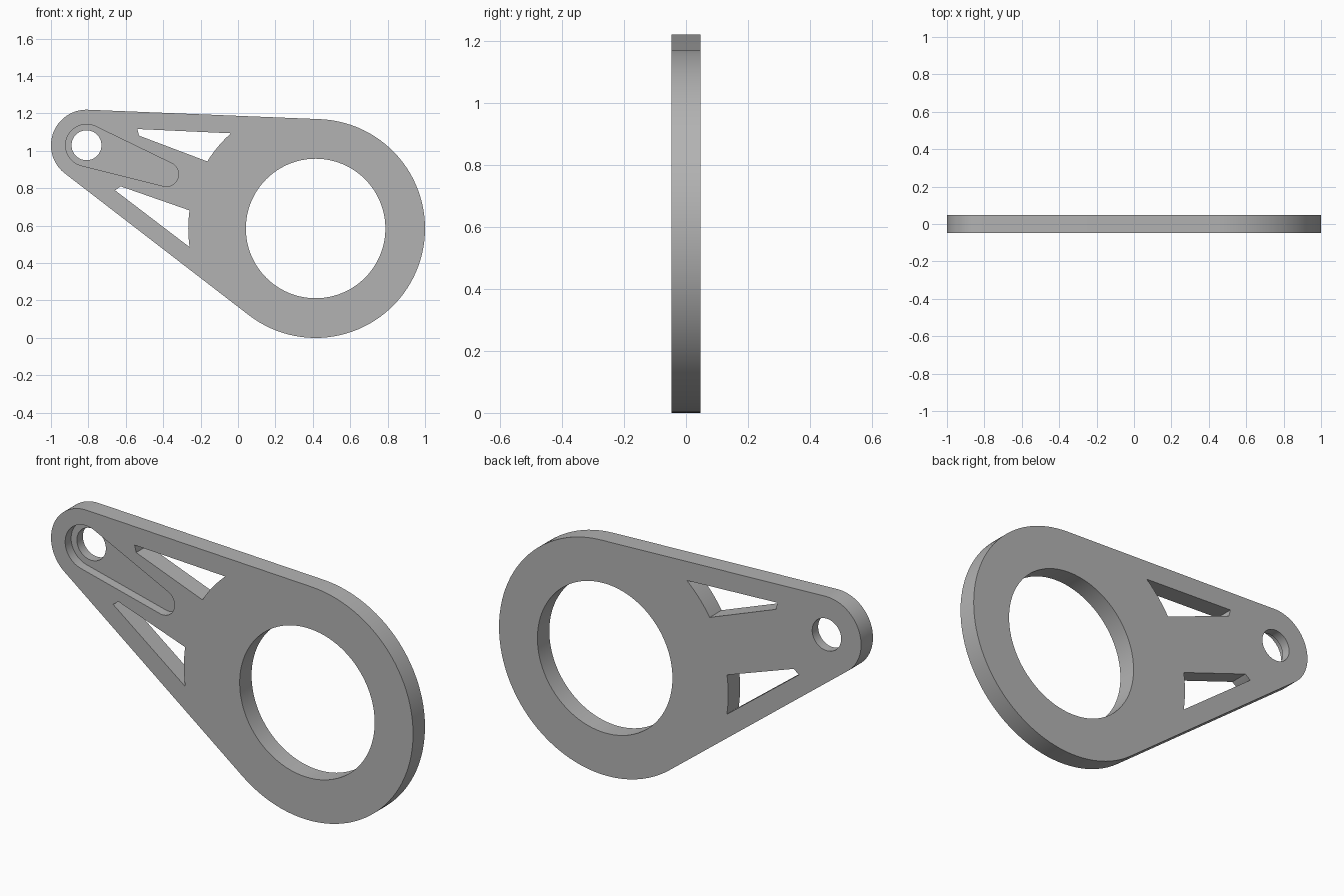
import bpy
import bmesh
from math import sin, cos, asin, radians, pi
from mathutils import Vector

cube = bpy.data.objects.get("Cube")
if cube:
    bpy.data.objects.remove(cube, do_unlink=True)

# Main dimensions, as (x, z) centres and radii
SMALL = Vector((-0.81, 1.03))
BIG = Vector((0.415, 0.585))
SLOT_END = Vector((-0.383, 0.875))
HALF = 0.047
AXIS = (BIG - SMALL).normalized()
TILT = asin(AXIS.y)

grey = bpy.data.materials.new("plain grey")
grey.use_nodes = True
colour = (0.45, 0.45, 0.45, 1)
grey.diffuse_color = colour
grey.node_tree.nodes["Principled BSDF"].inputs["Base Color"].default_value = colour


def arc(centre, radius, start, end, steps):
    """Points on an arc, endpoints included, angles in radians."""
    angles = [start + (end - start) * i / steps for i in range(steps + 1)]
    return [centre + radius * Vector((cos(a), sin(a))) for a in angles]


def circle(centre, radius, steps=96):
    return arc(centre, radius, 0, 2 * pi, steps)[:-1]


def teardrop(c1, r1, c2, r2, steps=64):
    """Outline of two circles joined by their tangent lines."""
    d = c2 - c1
    tilt = asin(d.y / d.length)
    spread = pi / 2 + asin((r2 - r1) / d.length)
    return (arc(c2, r2, tilt - spread, tilt + spread, steps)
            + arc(c1, r1, tilt + spread, tilt + 2 * pi - spread, steps))


def window(side):
    """Opening between an arc about each centre, mirrored across the axis."""
    big = [TILT + pi - side * radians(a) for a in (28.4, 11.8)]
    small = [TILT + side * radians(a) for a in (30.4, 37.7)]
    return arc(BIG, 0.681, *big, 12) + arc(SMALL, 0.285, *small, 4)


def prism(name, outline, front, back):
    """Extrude an (x, z) outline from y = front to y = back."""
    bm = bmesh.new()
    face = bm.faces.new([bm.verts.new((p.x, front, p.y)) for p in outline])
    grown = bmesh.ops.extrude_face_region(bm, geom=[face])["geom"]
    moved = [g for g in grown if isinstance(g, bmesh.types.BMVert)]
    bmesh.ops.translate(bm, verts=moved, vec=(0, back - front, 0))
    bmesh.ops.recalc_face_normals(bm, faces=bm.faces)
    mesh = bpy.data.meshes.new(name)
    bm.to_mesh(mesh)
    bm.free()
    mesh.materials.append(grey)
    obj = bpy.data.objects.new(name, mesh)
    bpy.context.collection.objects.link(obj)
    return obj


# Solid teardrop plate
plate = prism("link_plate", teardrop(SMALL, 0.19, BIG, 0.585), -HALF, HALF)

# Through openings and the shallow pocket on the front face
cutters = [
    prism("large_bore_cutter", circle(BIG, 0.373), -1, 1),
    prism("pin_hole_cutter", circle(SMALL, 0.08, 64), -1, 1),
    prism("upper_window_cutter", window(1), -1, 1),
    prism("lower_window_cutter", window(-1), -1, 1),
    prism("pocket_cutter", teardrop(SMALL, 0.112, SLOT_END, 0.065, 32), -1, 0),
]
bpy.context.view_layer.objects.active = plate
plate.select_set(True)
for cutter in cutters:
    cutter.hide_render = True
    cut = plate.modifiers.new(cutter.name, 'BOOLEAN')
    cut.operation = 'DIFFERENCE'
    cut.solver = 'EXACT'
    cut.object = cutter
    bpy.ops.object.modifier_apply(modifier=cut.name)
    bpy.data.objects.remove(cutter, do_unlink=True)

# Smooth curved walls with crisp rims
bpy.ops.object.shade_smooth_by_angle(angle=radians(25))
